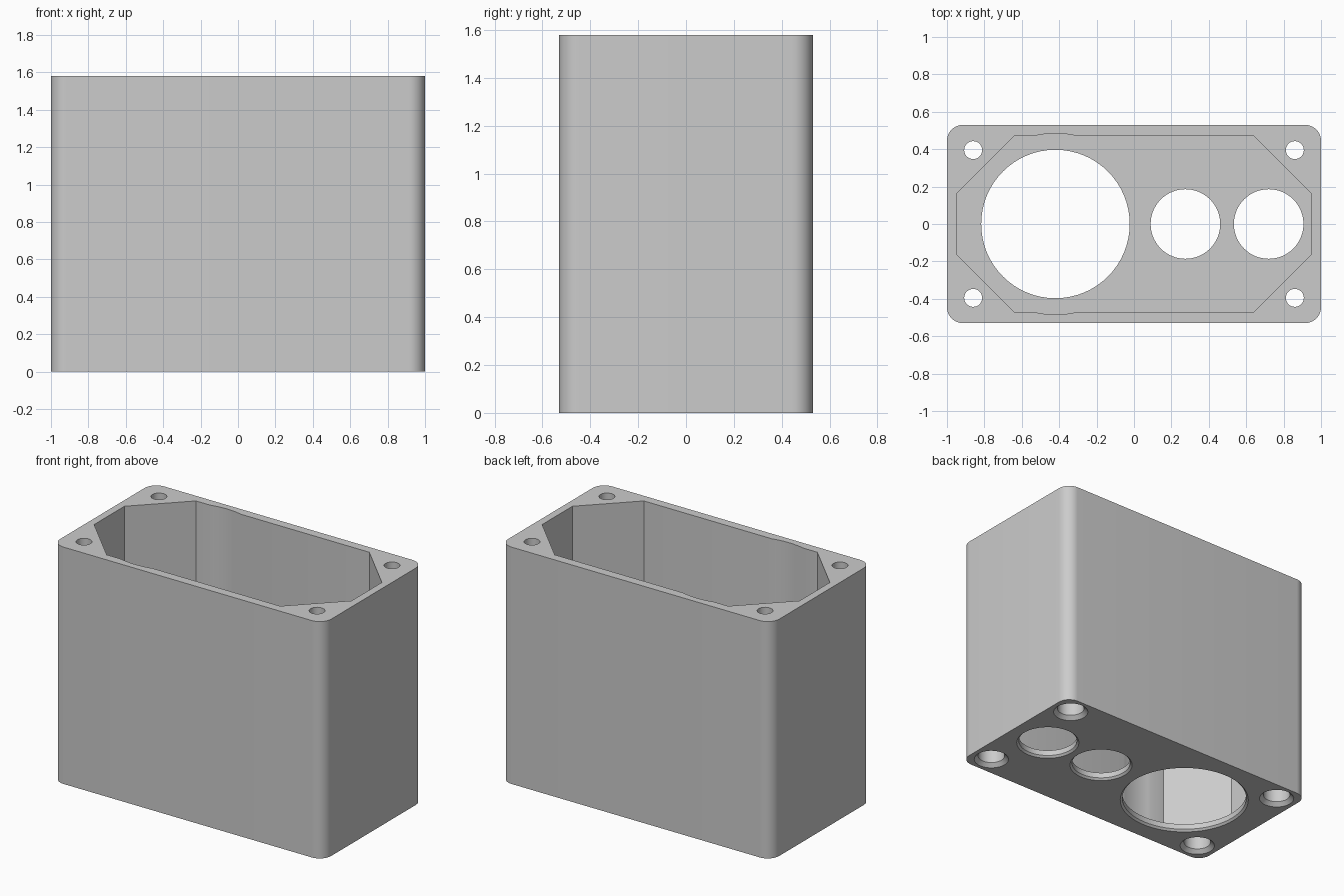
import bpy, bmesh, math

if "Cube" in bpy.data.objects:
    bpy.data.objects.remove(bpy.data.objects["Cube"])

HEIGHT, FLOOR = 1.58, 0.05
HALF_X, HALF_Y, CORNER = 1.0, 0.53, 0.085

grey = bpy.data.materials.new("light grey plastic")
grey.use_nodes = True
colour = (0.6, 0.6, 0.6, 1)
grey.diffuse_color = colour
grey.node_tree.nodes["Principled BSDF"].inputs["Base Color"].default_value = colour


def loft(name, rings):
    """Closed solid through matching rings of points, from bottom to top."""
    bm = bmesh.new()
    loops = [[bm.verts.new(p) for p in ring] for ring in rings]
    n = len(loops[0])
    for low, high in zip(loops, loops[1:]):
        for i in range(n):
            j = (i + 1) % n
            bm.faces.new((low[i], low[j], high[j], high[i]))
    bm.faces.new(loops[0][::-1])
    bm.faces.new(loops[-1])
    bmesh.ops.recalc_face_normals(bm, faces=bm.faces)
    mesh = bpy.data.meshes.new(name)
    bm.to_mesh(mesh)
    bm.free()
    obj = bpy.data.objects.new(name, mesh)
    bpy.context.collection.objects.link(obj)
    return obj


def prism(name, outline, z0, z1):
    return loft(name, [[(x, y, z) for x, y in outline] for z in (z0, z1)])


def turned(name, cx, cy, profile, sides=64):
    """Round cutter from (radius, z) steps."""
    angles = [2 * math.pi * i / sides for i in range(sides)]
    return loft(name, [[(cx + r * math.cos(a), cy + r * math.sin(a), z)
                        for a in angles] for r, z in profile])


# Body with rounded upright corners
outline = []
for k, (sx, sy) in enumerate([(1, 1), (-1, 1), (-1, -1), (1, -1)]):
    for i in range(13):
        a = math.pi / 2 * (k + i / 12)
        outline.append((sx * (HALF_X - CORNER) + CORNER * math.cos(a),
                        sy * (HALF_Y - CORNER) + CORNER * math.sin(a)))
body = prism("enclosure_body", outline, 0, HEIGHT)
body.data.materials.append(grey)

# Eight-sided cavity, widened around the large opening
octagon = [(0.95, -0.16), (0.95, 0.16), (0.64, 0.47), (-0.64, 0.47),
           (-0.95, 0.16), (-0.95, -0.16), (-0.64, -0.47), (0.64, -0.47)]
cutters = [prism("cavity_cutter", octagon, FLOOR, HEIGHT + 0.1),
           turned("bulge_cutter", -0.42, 0, [(0.484, FLOOR), (0.484, HEIGHT + 0.1)], 96)]

# Floor openings with a chamfered outer rim
for x, r in [(-0.42, 0.397), (0.275, 0.186), (0.72, 0.186)]:
    cutters.append(turned("opening_cutter", x, 0, [
        (r + 0.023, -0.01), (r, 0.013), (r, FLOOR + 0.1)]))

# Corner screw channels: chamfer, wide bore, narrow hole at the top
for sx in (-1, 1):
    for sy in (-1, 1):
        cutters.append(turned("screw_cutter", sx * 0.86, sy * 0.395, [
            (0.12, -0.01), (0.085, 0.025), (0.085, HEIGHT - 0.16),
            (0.048, HEIGHT - 0.16), (0.048, HEIGHT + 0.1)], 32))

bpy.ops.object.select_all(action='DESELECT')
bpy.context.view_layer.objects.active = body
body.select_set(True)
for cutter in cutters:
    cutter.hide_render = True
    cut = body.modifiers.new("cut", 'BOOLEAN')
    cut.operation, cut.solver, cut.object = 'DIFFERENCE', 'EXACT', cutter
    bpy.ops.object.modifier_apply(modifier=cut.name)
for cutter in cutters:
    bpy.data.objects.remove(cutter)

bpy.ops.object.shade_smooth_by_angle(angle=math.radians(20))
